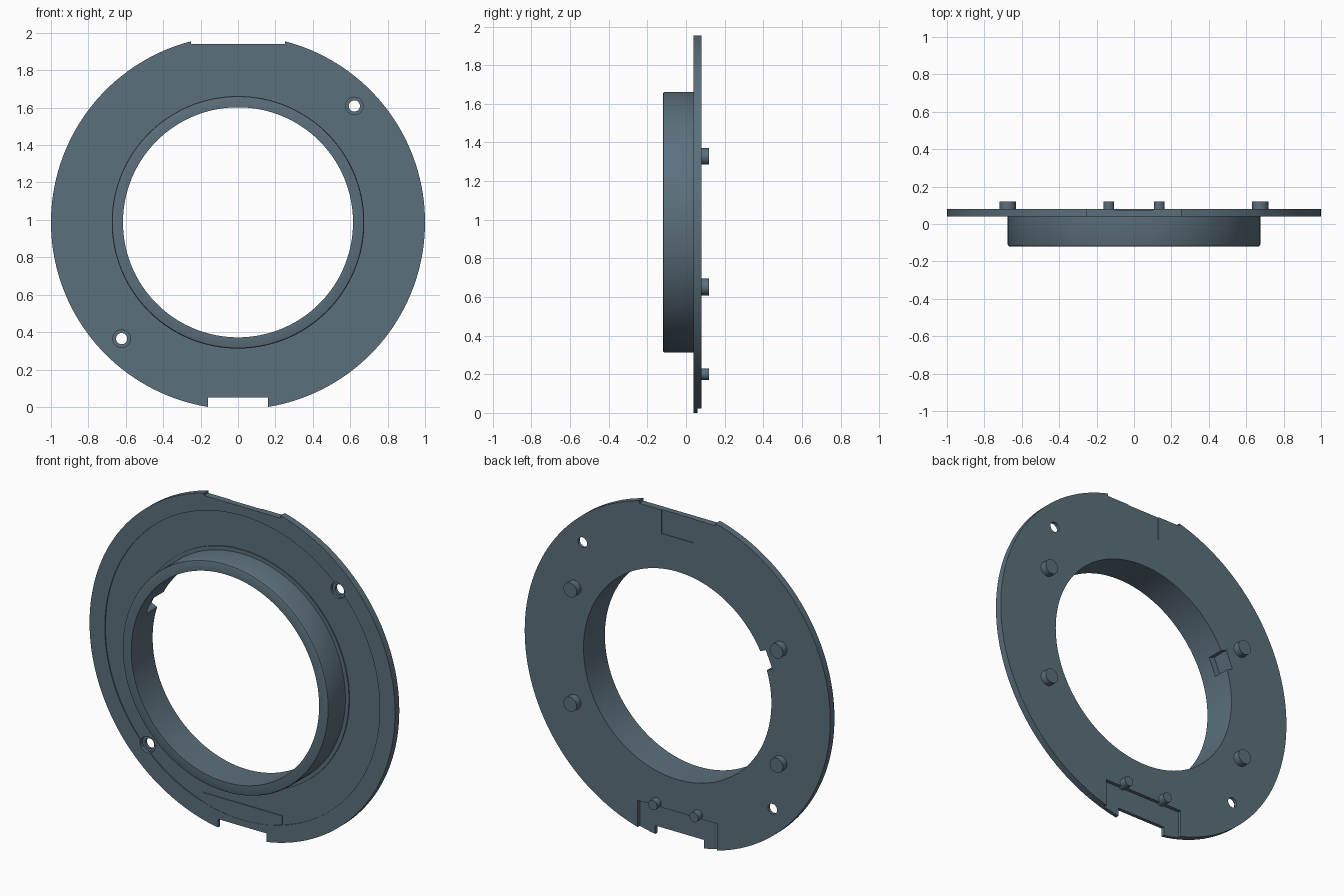
import bpy, bmesh, math
from mathutils import Matrix, Vector

if "Cube" in bpy.data.objects:
    bpy.data.objects.remove(bpy.data.objects["Cube"])

CZ = 0.987          # height of the ring axis
SEG = 160

slate = bpy.data.materials.new("slate_blue_grey")
slate.diffuse_color = (0.105, 0.16, 0.20, 1)
slate.use_nodes = True
slate.node_tree.nodes["Principled BSDF"].inputs["Base Color"].default_value = slate.diffuse_color


def finish(name, bm):
    bmesh.ops.recalc_face_normals(bm, faces=bm.faces)
    me = bpy.data.meshes.new(name)
    bm.to_mesh(me)
    bm.free()
    ob = bpy.data.objects.new(name, me)
    bpy.context.collection.objects.link(ob)
    me.materials.append(slate)
    return ob


def smooth(ob):
    bpy.ops.object.select_all(action='DESELECT')
    ob.select_set(True)
    bpy.context.view_layer.objects.active = ob
    bpy.ops.object.shade_smooth_by_angle(angle=math.radians(30))


def box(name, x0, x1, y0, y1, z0, z1, turn=0.0, origin=(0, 0, 0)):
    """Box between limits, optionally turned about the y axis and moved."""
    bm = bmesh.new()
    mid = Vector(((x0 + x1) / 2, (y0 + y1) / 2, (z0 + z1) / 2))
    m = (Matrix.Translation(origin) @ Matrix.Rotation(turn, 4, 'Y')
         @ Matrix.Translation(mid) @ Matrix.Diagonal((x1 - x0, y1 - y0, z1 - z0, 1)))
    bmesh.ops.create_cube(bm, size=1, matrix=m)
    return finish(name, bm)


def rod(name, x, z, r, y0, y1, seg=32):
    """Cylinder along y."""
    bm = bmesh.new()
    m = Matrix.Translation((x, (y0 + y1) / 2, z)) @ Matrix.Rotation(math.pi / 2, 4, 'X')
    bmesh.ops.create_cone(bm, cap_ends=True, segments=seg, radius1=r, radius2=r,
                          depth=y1 - y0, matrix=m)
    return finish(name, bm)


# Flange and tube, one turned profile of (radius, y)
profile = [(0.615, -0.12), (0.665, -0.12), (0.672, -0.117), (0.675, -0.11),
           (0.675, 0.04), (0.698, 0.04), (0.698, 0.046), (0.90, 0.046),
           (0.90, 0.04), (1.0, 0.04), (1.0, 0.08), (0.615, 0.08)]
bm = bmesh.new()
rings = []
for i in range(SEG):
    a = 2 * math.pi * i / SEG
    rings.append([bm.verts.new((r * math.cos(a), y, CZ + r * math.sin(a))) for r, y in profile])
n = len(profile)
for i in range(SEG):
    p, q = rings[i], rings[(i + 1) % SEG]
    for j in range(n):
        k = (j + 1) % n
        bm.faces.new((p[j], p[k], q[k], q[j]))
ring = finish("flanged_ring", bm)

# Cutters: rim flat, rim notch, rear recesses, key slot in the bore
cutters = [
    box("cut_top_flat", -0.25, 0.25, -0.05, 0.2, 1.94, 2.2),
    box("cut_bottom_notch", -0.16, 0.16, -0.05, 0.2, -0.2, 0.05),
    box("cut_rear_bottom", -0.26, 0.26, 0.06, 0.2, -0.15, 0.18),
    box("cut_rear_top", -0.105, 0.105, 0.075, 0.2, 1.80, 2.1),
    box("cut_key_slot", -0.652, -0.55, -0.02, 0.2, -0.055, 0.055,
        turn=math.radians(23), origin=(0, 0, CZ)),
]
# Two counterbored screw holes
for s in (-1, 1):
    x, z = 0.622 * s, CZ + 0.622 * s
    cutters.append(rod("cut_screw_hole", x, z, 0.03, -0.1, 0.2))
    cutters.append(rod("cut_screw_counterbore", x, z, 0.047, -0.1, 0.062))

for c in cutters:
    c.hide_render = True
    mod = ring.modifiers.new(c.name, 'BOOLEAN')
    mod.operation = 'DIFFERENCE'
    mod.solver = 'EXACT'
    mod.object = c

# Bake the cuts and drop the cutters
bpy.context.view_layer.update()
baked = bpy.data.meshes.new_from_object(ring.evaluated_get(bpy.context.evaluated_depsgraph_get()))
ring.modifiers.clear()
ring.data = baked
for c in cutters:
    bpy.data.objects.remove(c)
ring.data.materials.clear()
ring.data.materials.append(slate)
smooth(ring)

# Raised pad in the front recess
box("front_pad", -0.26, 0.26, 0.0415, 0.055, 0.075, 0.18)

# Rear locating pegs
for sx in (-1, 1):
    for z in (0.652, 1.328):
        smooth(rod("rear_peg", 0.675 * sx, z, 0.043, 0.07, 0.12))
    smooth(rod("small_rear_peg", 0.135 * sx, 0.20, 0.029, 0.055, 0.12))
